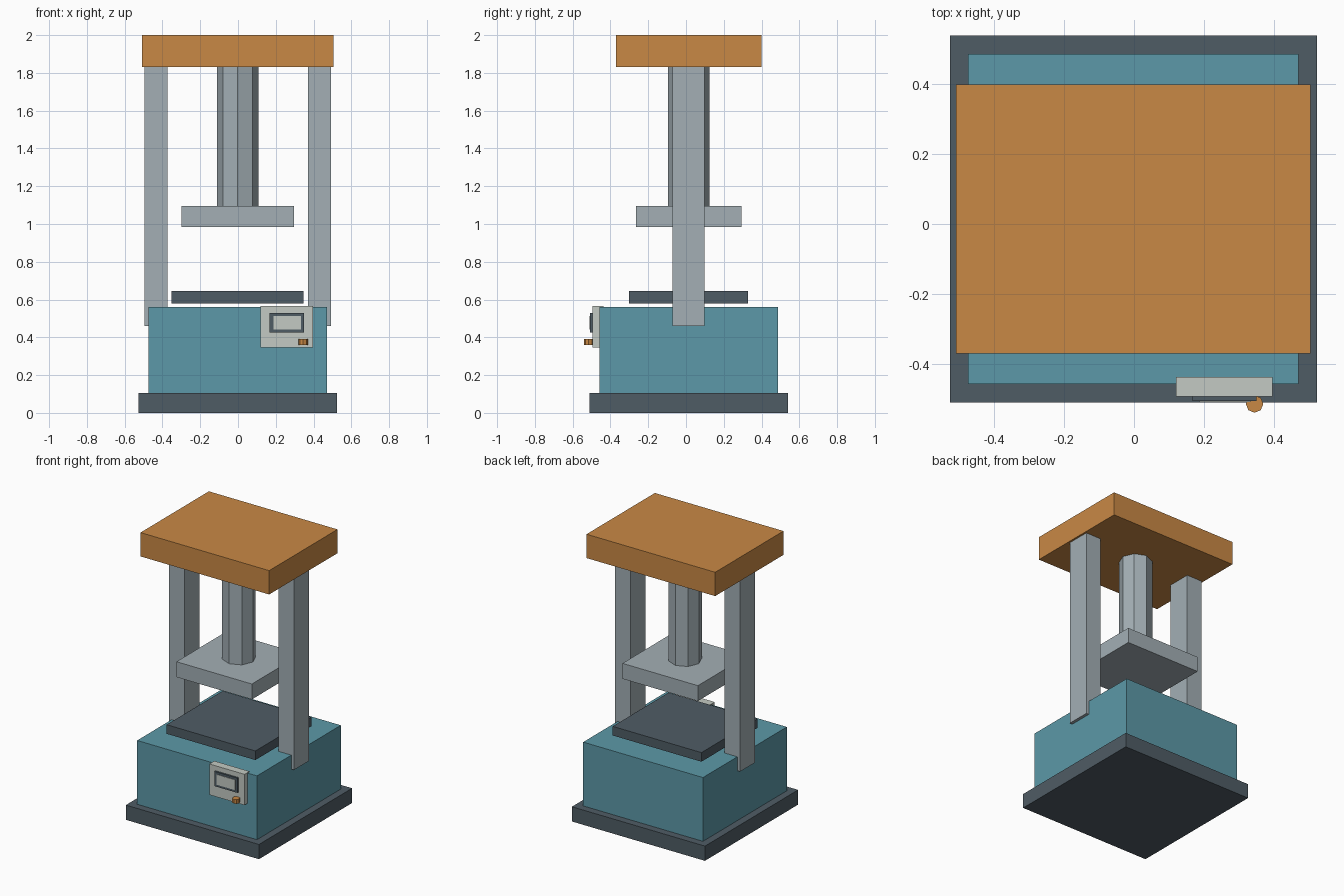
import bpy
import bmesh
import math

cube = bpy.data.objects.get("Cube")
if cube:
    bpy.data.objects.remove(cube, do_unlink=True)


def linear(c):
    c /= 255
    return c / 12.92 if c <= 0.04045 else ((c + 0.055) / 1.055) ** 2.4


def material(name, *rgb):
    colour = [linear(c) for c in rgb] + [1.0]
    mat = bpy.data.materials.new(name)
    mat.use_nodes = True
    mat.diffuse_color = colour
    mat.node_tree.nodes["Principled BSDF"].inputs["Base Color"].default_value = colour
    return mat


orange = material("orange paint", 201, 137, 69)
teal = material("teal paint", 92, 153, 168)
steel = material("light steel", 163, 175, 181)
dark = material("dark slate", 79, 92, 101)
ivory = material("ivory panel", 196, 202, 195)


def finish(name, bm, mat):
    mesh = bpy.data.meshes.new(name)
    bm.to_mesh(mesh)
    bm.free()
    mesh.materials.append(mat)
    obj = bpy.data.objects.new(name, mesh)
    bpy.context.collection.objects.link(obj)
    return obj


def box(name, mat, x, y, z):
    """Box between the (low, high) limits on each axis."""
    bm = bmesh.new()
    bmesh.ops.create_cube(bm, size=1)
    for v in bm.verts:
        v.co = [lim[0] if c < 0 else lim[1] for c, lim in zip(v.co, (x, y, z))]
    return finish(name, bm, mat)


def prism(name, mat, centre, radius, z, sides=8):
    """Upright flat-sided cylinder with a corner on the x axis."""
    bm = bmesh.new()
    ring = [bm.verts.new((centre[0] + radius * math.cos(math.tau * i / sides),
                          centre[1] + radius * math.sin(math.tau * i / sides), z[0]))
            for i in range(sides)]
    face = bm.faces.new(ring)
    top = bmesh.ops.extrude_face_region(bm, geom=[face])["geom"]
    for v in top:
        if isinstance(v, bmesh.types.BMVert):
            v.co.z = z[1]
    bmesh.ops.recalc_face_normals(bm, faces=bm.faces)
    return finish(name, bm, mat)


CX, CY = -0.002, 0.014  # centre line of the machine


def centred(name, mat, width, depth, z):
    return box(name, mat, (CX - width / 2, CX + width / 2),
               (CY - depth / 2, CY + depth / 2), z)


# Stacked blocks
centred("floor_base", dark, 1.05, 1.05, (0, 0.105))
centred("body", teal, 0.945, 0.945, (0.105, 0.56))
centred("lower_platen", dark, 0.70, 0.63, (0.58, 0.645))
centred("upper_platen", steel, 0.595, 0.56, (0.985, 1.095))
centred("crosshead", orange, 1.015, 0.77, (1.83, 2.0))

# Side columns
for name, side in (("left_column", 1), ("right_column", -1)):
    xs = sorted((CX + side * 0.372, CX + side * 0.494))
    box(name, steel, xs, (CY - 0.085, CY + 0.085), (0.46, 1.83))

# Ram
prism("ram", steel, (CX, CY), 0.11, (1.095, 1.83))

# Control panel with framed screen and button
box("control_panel", ivory, (0.12, 0.397), (-0.494, -0.438), (0.345, 0.565))
box("screen_frame", dark, (0.168, 0.35), (-0.507, -0.494), (0.425, 0.53))
box("screen", ivory, (0.187, 0.334), (-0.510, -0.507), (0.441, 0.514))
prism("button", orange, (0.345, -0.515), 0.025, (0.36, 0.39))
